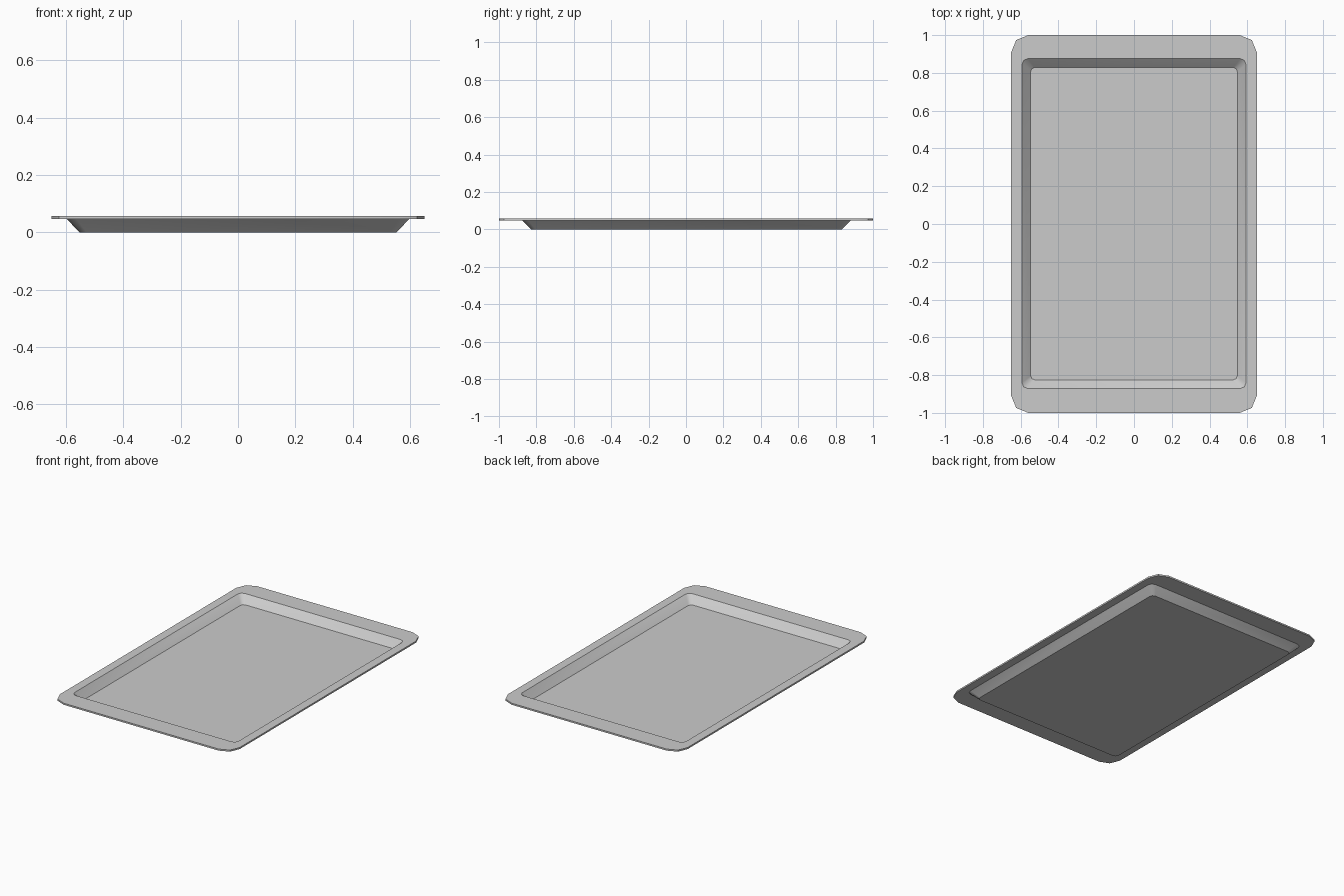
import bpy, bmesh
from math import sin, cos, pi

if "Cube" in bpy.data.objects:
    bpy.data.objects.remove(bpy.data.objects["Cube"])

SEGS = 2  # facets per rounded corner


def rounded_rect(bm, hx, hy, r, z, cy=0.0):
    """Loop of vertices round a rectangle with rounded corners."""
    loop = []
    for k, (sx, sy) in enumerate([(1, 1), (-1, 1), (-1, -1), (1, -1)]):
        for i in range(SEGS + 1):
            a = (k + i / SEGS) * pi / 2
            loop.append(bm.verts.new((sx * (hx - r) + r * cos(a),
                                      cy + sy * (hy - r) + r * sin(a), z)))
    return loop


# half width, half depth, corner radius, height, y centre:
# from the underside out round the rim and back to the inner floor
profile = [
    (0.552, 0.831, 0.025, 0.000, 0.002),  # base underside
    (0.598, 0.877, 0.033, 0.047, 0.002),  # top of outer wall
    (0.650, 1.000, 0.090, 0.047, 0.000),  # rim lower edge
    (0.650, 1.000, 0.090, 0.0575, 0.000), # rim upper edge
    (0.593, 0.873, 0.030, 0.0575, 0.002), # top of inner wall
    (0.547, 0.827, 0.022, 0.010, 0.002),  # inner floor
]

bm = bmesh.new()
loops = [rounded_rect(bm, *p) for p in profile]
n = len(loops[0])
for a, b in zip(loops, loops[1:]):
    for i in range(n):
        j = (i + 1) % n
        bm.faces.new((a[i], a[j], b[j], b[i]))
bm.faces.new(loops[0][::-1])
bm.faces.new(loops[-1])
bmesh.ops.recalc_face_normals(bm, faces=bm.faces)

mesh = bpy.data.meshes.new("baking_tray")
bm.to_mesh(mesh)
bm.free()
tray = bpy.data.objects.new("baking_tray", mesh)
bpy.context.collection.objects.link(tray)

# smooth corner facets, crisp folds
bpy.context.view_layer.objects.active = tray
tray.select_set(True)
bpy.ops.object.shade_smooth_by_angle(angle=pi / 6)
